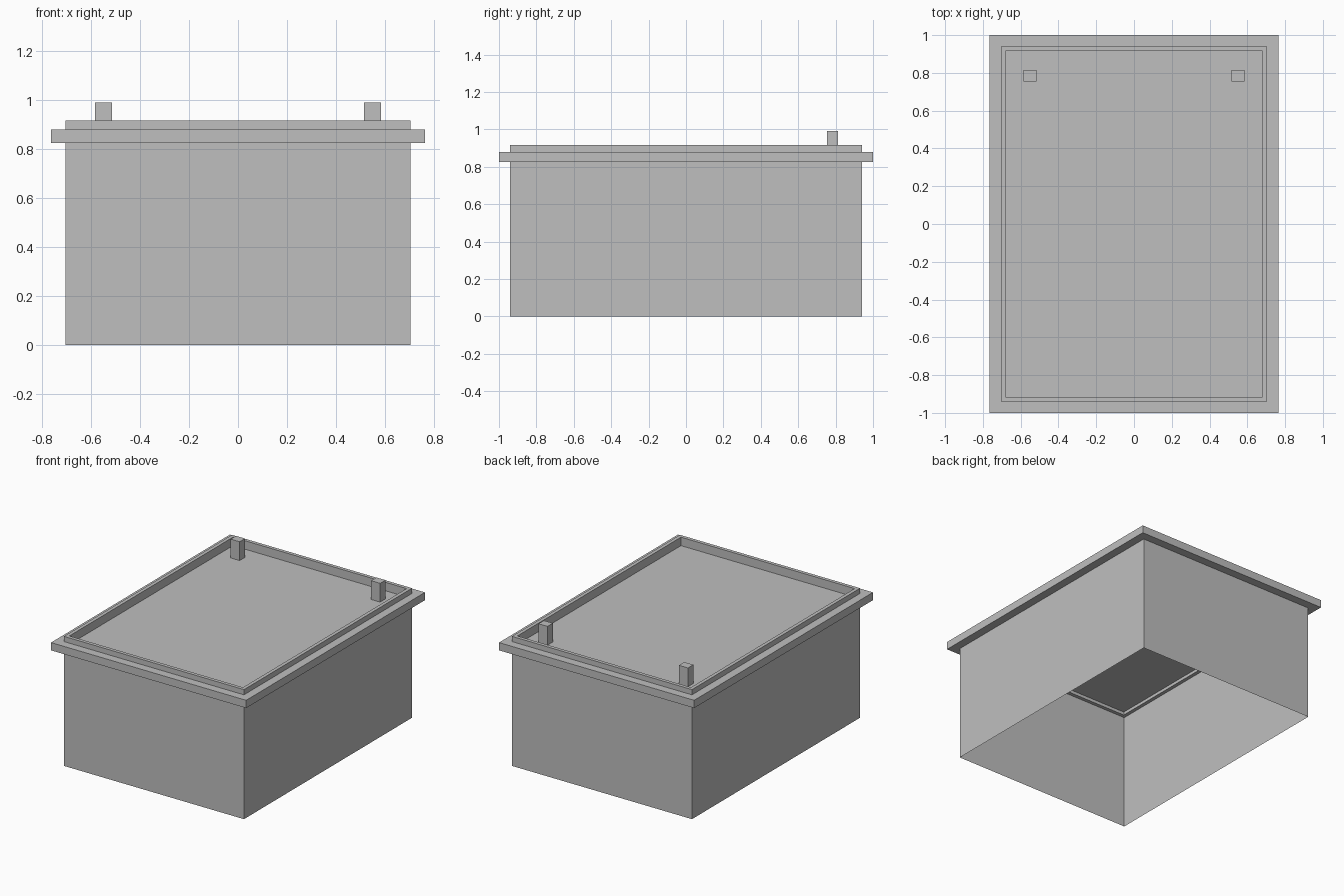
import bpy
import bmesh

cube = bpy.data.objects.get("Cube")
if cube:
    bpy.data.objects.remove(cube, do_unlink=True)

# Single matte grey
grey = bpy.data.materials.new("plain_grey")
grey.use_nodes = True
colour = (0.52, 0.52, 0.52, 1)
grey.diffuse_color = colour
grey.node_tree.nodes["Principled BSDF"].inputs["Base Color"].default_value = colour


def finish(name, bm):
    mesh = bpy.data.meshes.new(name)
    bm.to_mesh(mesh)
    bm.free()
    mesh.materials.append(grey)
    obj = bpy.data.objects.new(name, mesh)
    bpy.context.collection.objects.link(obj)
    return obj


def loop(bm, half, z):
    """Rectangle of four vertices, counter-clockwise."""
    hx, hy = half
    return [bm.verts.new((sx * hx, sy * hy, z))
            for sx, sy in ((-1, -1), (1, -1), (1, 1), (-1, 1))]


def rect_sweep(name, profile, closed):
    """Skin a list of (half size, height) rectangles, bottom outside first."""
    bm = bmesh.new()
    loops = [loop(bm, half, z) for half, z in profile]
    pairs = list(zip(loops, loops[1:]))
    if closed:
        pairs.append((loops[-1], loops[0]))
    for a, b in pairs:
        for i in range(4):
            j = (i + 1) % 4
            bm.faces.new((a[i], a[j], b[j], b[i]))
    return finish(name, bm)


def box(name, centre, size):
    bm = bmesh.new()
    bmesh.ops.create_cube(bm, size=1)
    bmesh.ops.scale(bm, vec=size, verts=bm.verts)
    bmesh.ops.translate(bm, vec=centre, verts=bm.verts)
    return finish(name, bm)


body = (0.705, 0.94)
inner = (0.68, 0.915)
flange = (0.764, 1.0)
UNDER, SHELF, TOP = 0.825, 0.88, 0.917

# Thin side walls, open underneath
rect_sweep("side_walls", [(body, 0), (body, UNDER)], closed=False)

# Stepped frame: projecting flange with a raised rim around the recess
rect_sweep("flanged_rim", [(inner, UNDER), (flange, UNDER), (flange, SHELF),
                           (body, SHELF), (body, TOP), (inner, TOP)], closed=True)

# Recessed lid panel
PANEL = 0.857
box("lid_panel", (0, 0, PANEL - 0.005), (2 * inner[0], 2 * inner[1], 0.01))

# Pair of square pegs at the back
for side, x in (("left", 0.55), ("right", -0.55)):
    box(f"{side}_peg", (x, 0.784, (PANEL + 0.99) / 2), (0.07, 0.06, 0.99 - PANEL))
